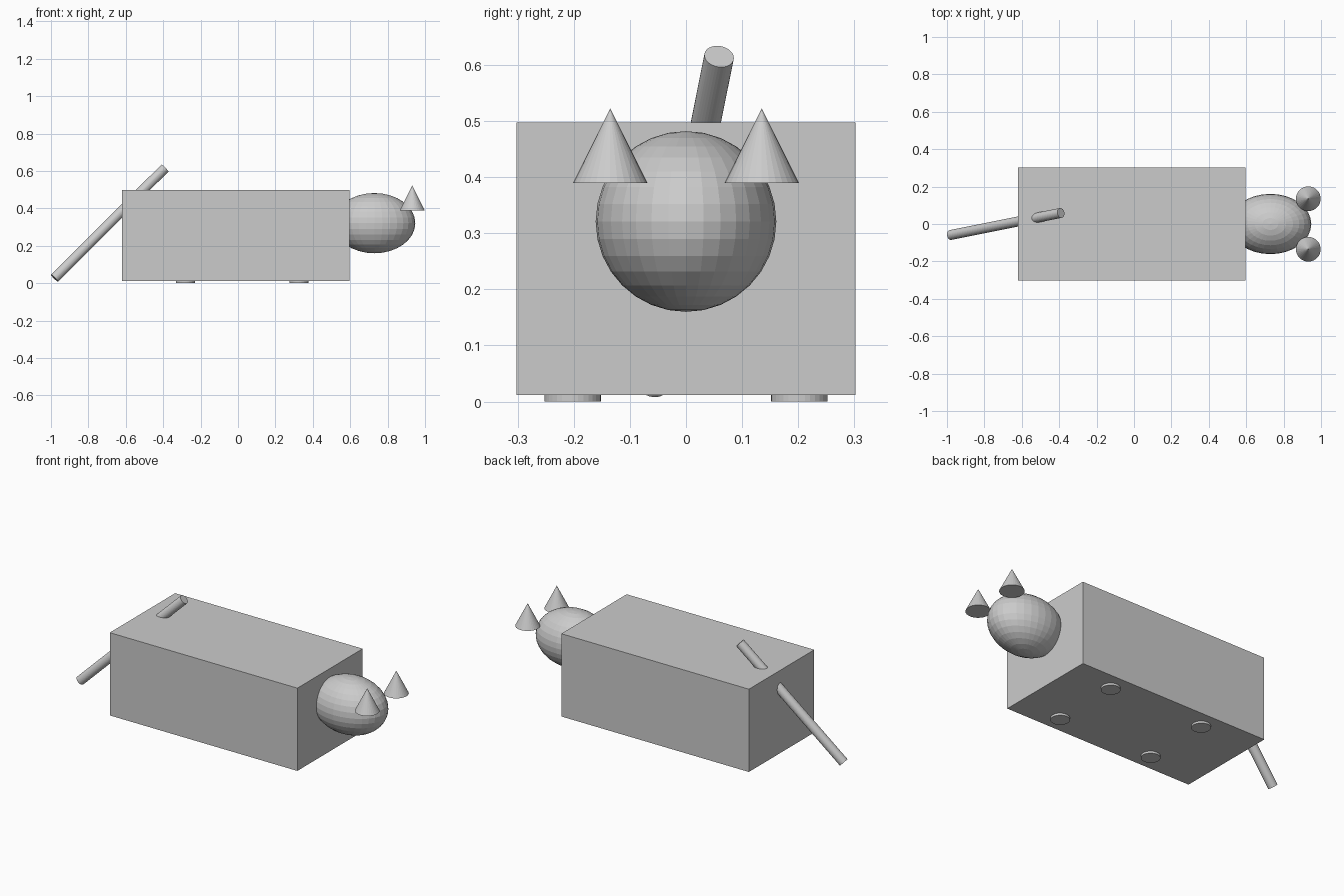
import bpy
from mathutils import Vector

if "Cube" in bpy.data.objects:
    bpy.data.objects.remove(bpy.data.objects["Cube"])


def name_it(name):
    bpy.context.object.name = name
    return bpy.context.object


def rod(name, start, end, radius):
    """Cylinder between two points."""
    a, b = Vector(start), Vector(end)
    axis = b - a
    bpy.ops.mesh.primitive_cylinder_add(
        vertices=32, radius=radius, depth=axis.length, location=(a + b) / 2,
        rotation=axis.to_track_quat('Z', 'Y').to_euler())
    return name_it(name)


# Body: plain box just clear of the ground
bpy.ops.mesh.primitive_cube_add(size=1, location=(-0.0115, 0, 0.2545))
name_it("body").scale = (1.216, 0.605, 0.485)

# Head: sphere stretched along x, poles up
bpy.ops.mesh.primitive_uv_sphere_add(segments=32, ring_count=16, radius=0.161,
                                     location=(0.729, 0, 0.321))
name_it("head").scale = (1.36, 1, 1)

for side, label in ((-1, "right"), (1, "left")):
    # Ears: upright cones
    bpy.ops.mesh.primitive_cone_add(vertices=32, radius1=0.066, radius2=0,
                                    depth=0.132, location=(0.932, side * 0.135, 0.456))
    name_it("ear_" + label)
    # Legs: mostly buried in the body, only the feet show
    for x, end in ((0.326, "front"), (-0.281, "back")):
        rod(f"{end}_leg_{label}", (x, side * 0.202, 0), (x, side * 0.202, 0.3), 0.0505)

# Tail: slanted rod passing through the rear top edge
rod("tail", (-0.981, -0.059, 0.027), (-0.391, 0.059, 0.615), 0.0265)
